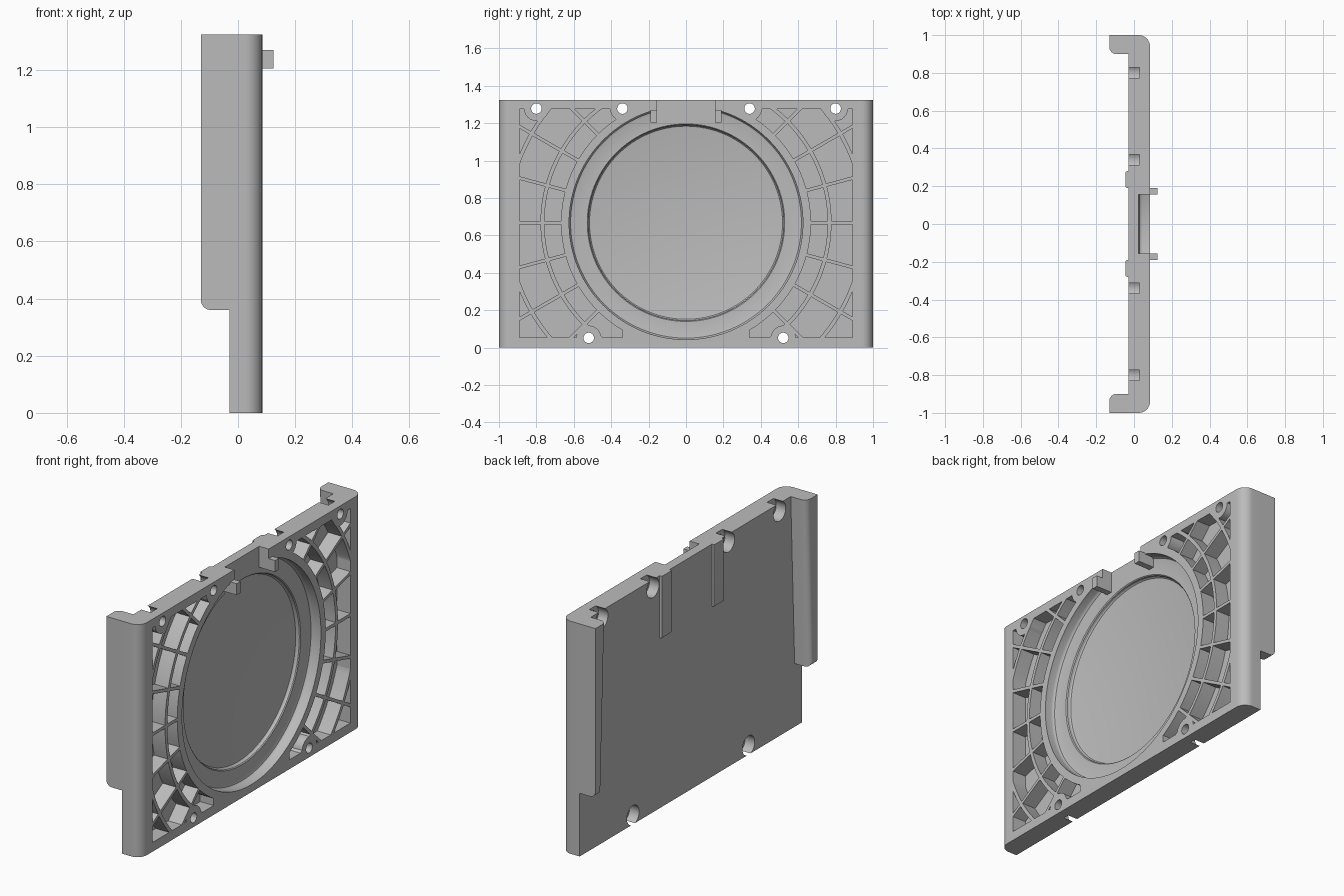
import bpy, bmesh, math
from mathutils import Vector, Matrix

cube = bpy.data.objects.get("Cube")
if cube:
    bpy.data.objects.remove(cube, do_unlink=True)

grey = bpy.data.materials.new("plain grey")
grey.use_nodes = True
grey.diffuse_color = (0.5, 0.5, 0.5, 1)
grey.node_tree.nodes["Principled BSDF"].inputs["Base Color"].default_value = (0.5, 0.5, 0.5, 1)

BACK, FACE, FLOOR, TOP = -0.03, 0.085, 0.0, 1.325
CENTRE = 0.668                      # height of the round recess centre


def finish(name, bm):
    bmesh.ops.recalc_face_normals(bm, faces=bm.faces[:])
    mesh = bpy.data.meshes.new(name)
    bm.to_mesh(mesh)
    bm.free()
    mesh.materials.append(grey)
    ob = bpy.data.objects.new(name, mesh)
    bpy.context.collection.objects.link(ob)
    return ob


def add_box(bm, x, y, z):
    size = Matrix.Diagonal((x[1] - x[0], y[1] - y[0], z[1] - z[0], 1))
    mid = Vector((sum(x) / 2, sum(y) / 2, sum(z) / 2))
    return bmesh.ops.create_cube(bm, size=1, matrix=Matrix.Translation(mid) @ size)["verts"]


def add_lathe(bm, profile, y, z, sides):
    """Closed solid turned about the x axis from (x, radius) points."""
    rings = []
    for x, r in profile:
        angles = [2 * math.pi * i / sides for i in range(sides)]
        rings.append([bm.verts.new((x, y + r * math.cos(a), z + r * math.sin(a))) for a in angles])
    for a, b in zip(rings, rings[1:]):
        for i in range(sides):
            j = (i + 1) % sides
            bm.faces.new((a[i], a[j], b[j], b[i]))
    bm.faces.new(rings[0])
    bm.faces.new(rings[-1])


def boolean(target, cutter, operation="DIFFERENCE"):
    mod = target.modifiers.new("cut", "BOOLEAN")
    mod.operation, mod.solver, mod.object = operation, "EXACT", cutter
    bpy.context.view_layer.objects.active = target
    bpy.ops.object.modifier_apply(modifier=mod.name)
    bpy.data.objects.remove(cutter, do_unlink=True)


def arc(cx, cy, r, start, end, n=8):
    for i in range(n + 1):
        a = math.radians(start + (end - start) * i / n)
        yield cx + r * math.cos(a), cy + r * math.sin(a)


# Main plate with rounded front vertical edges
R = 0.06
outline = [(BACK, 1), (BACK, -1)]
outline += arc(FACE - R, -1 + R, R, -90, 0)
outline += arc(FACE - R, 1 - R, R, 0, 90)
bm = bmesh.new()
base = bm.faces.new([bm.verts.new((x, y, 0)) for x, y in outline])
ext = bmesh.ops.extrude_face_region(bm, geom=[base])
bmesh.ops.translate(bm, vec=(0, 0, TOP),
                    verts=[v for v in ext["geom"] if isinstance(v, bmesh.types.BMVert)])
plate = finish("plate", bm)

# Screw positions, bosses, bores
screws = [(s * y, z) for s in (-1, 1) for y, z in ((0.8, 1.278), (0.34, 1.278), (0.52, 0.052))]


def cylinders(name, r, x0, x1, sides=32):
    bm = bmesh.new()
    for y, z in screws:
        add_lathe(bm, [(x0, r), (x1, r)], y, z, sides)
    return finish(name, bm)


# Weight-saving pockets between curved and radial ribs
bm = bmesh.new()
HALF_RIB, STEPS = 0.009, 8
bands = ((0.668, 0.757), (0.778, 0.942), (0.963, 1.2))
spokes = (-75, -45, -30, -15, 0, 15, 30, 45, 75)
for inner, outer in bands:
    for a0, a1 in zip(spokes, spokes[1:]):
        rows = []
        for r in (inner, outer):
            gap = math.degrees(math.asin(HALF_RIB / r))
            rows.append([bm.verts.new((FLOOR, y, z + CENTRE))
                         for y, z in arc(0, 0, r, a0 + gap, a1 - gap, STEPS)])
        for i in range(STEPS):
            bm.faces.new((rows[0][i], rows[1][i], rows[1][i + 1], rows[0][i + 1]))
for co, no in (((0, 0.89, 0), (0, 1, 0)), ((0, 0.34, 0), (0, -1, 0)),
               ((0, 0, 1.275), (0, 0, 1)), ((0, 0, 0.053), (0, 0, -1))):
    bmesh.ops.bisect_plane(bm, geom=bm.verts[:] + bm.edges[:] + bm.faces[:], dist=1e-5,
                           plane_co=co, plane_no=no, clear_outer=True)
twin = bmesh.ops.duplicate(bm, geom=bm.verts[:] + bm.edges[:] + bm.faces[:])["geom"]
bmesh.ops.scale(bm, vec=(1, -1, 1), verts=[v for v in twin if isinstance(v, bmesh.types.BMVert)])
ext = bmesh.ops.extrude_face_region(bm, geom=bm.faces[:])
bmesh.ops.translate(bm, vec=(0.15, 0, 0),
                    verts=[v for v in ext["geom"] if isinstance(v, bmesh.types.BMVert)])
pockets = finish("pockets", bm)
boolean(pockets, cylinders("bosses", 0.066, -0.1, 0.3))
boolean(plate, pockets)

# Stepped round recess with soft corners
profile = [(FLOOR, 0.508), (FLOOR + 0.002, 0.516), (FLOOR + 0.008, 0.521), (FLOOR + 0.02, 0.523),
           (0.025, 0.528), (0.025, 0.608), (0.028, 0.617), (0.036, 0.623), (0.045, 0.625), (0.2, 0.625)]
bm = bmesh.new()
add_lathe(bm, profile, 0, CENTRE, 128)
boolean(plate, finish("recess", bm))

# Opening from the recess through the top edge
bm = bmesh.new()
add_box(bm, (0.025, 0.2), (-0.155, 0.155), (1.15, 1.5))
boolean(plate, finish("opening", bm))

# Screw holes with wide bores at the back
boolean(plate, cylinders("bores", 0.055, -0.2, 0.03))
boolean(plate, cylinders("holes", 0.028, -0.2, 0.3))

parts = [plate]
for side, s in (("left", 1), ("right", -1)):
    # Side flange, narrowing downwards, rounded on its free edges
    bm = bmesh.new()
    add_box(bm, (-0.13, BACK), (0.9, 1), (0.36, TOP))
    for v in bm.verts:
        if v.co.y < 0.95 and v.co.z < 1:
            v.co.y = 0.935
    edges = [e for e in bm.edges if all(v.co.x < -0.1 for v in e.verts)
             and (all(v.co.y < 0.95 for v in e.verts) or all(v.co.z < 1 for v in e.verts))]
    bmesh.ops.bevel(bm, geom=edges, offset=0.035, segments=6, profile=0.5, affect="EDGES")
    bmesh.ops.scale(bm, vec=(1, s, 1), verts=bm.verts[:])
    parts.append(finish("flange_" + side, bm))

    # Raised guide rib on the back
    bm = bmesh.new()
    add_box(bm, (-0.045, BACK), (0.19, 0.28), (0.97, TOP))
    edges = [e for e in bm.edges if all(v.co.x < -0.04 for v in e.verts)
             and any(v.co.z < 1 for v in e.verts)]
    bmesh.ops.bevel(bm, geom=edges, offset=0.009, segments=2, profile=0.5, affect="EDGES")
    bmesh.ops.scale(bm, vec=(1, s, 1), verts=bm.verts[:])
    parts.append(finish("back_rib_" + side, bm))

    # Post beside the opening and the clip standing out of it
    bm = bmesh.new()
    add_box(bm, (0.02, FACE), (0.155, 0.19), (1.205, 1.3))
    add_box(bm, (FACE - 0.002, 0.125), (0.155, 0.19), (1.205, 1.27))
    bmesh.ops.scale(bm, vec=(1, s, 1), verts=bm.verts[:])
    parts.append(finish("clip_" + side, bm))

# Smooth curved faces, keep hard edges crisp
for ob in bpy.context.selected_objects:
    ob.select_set(False)
for ob in parts:
    ob.select_set(True)
bpy.context.view_layer.objects.active = plate
bpy.ops.object.shade_smooth_by_angle(angle=math.radians(30))
